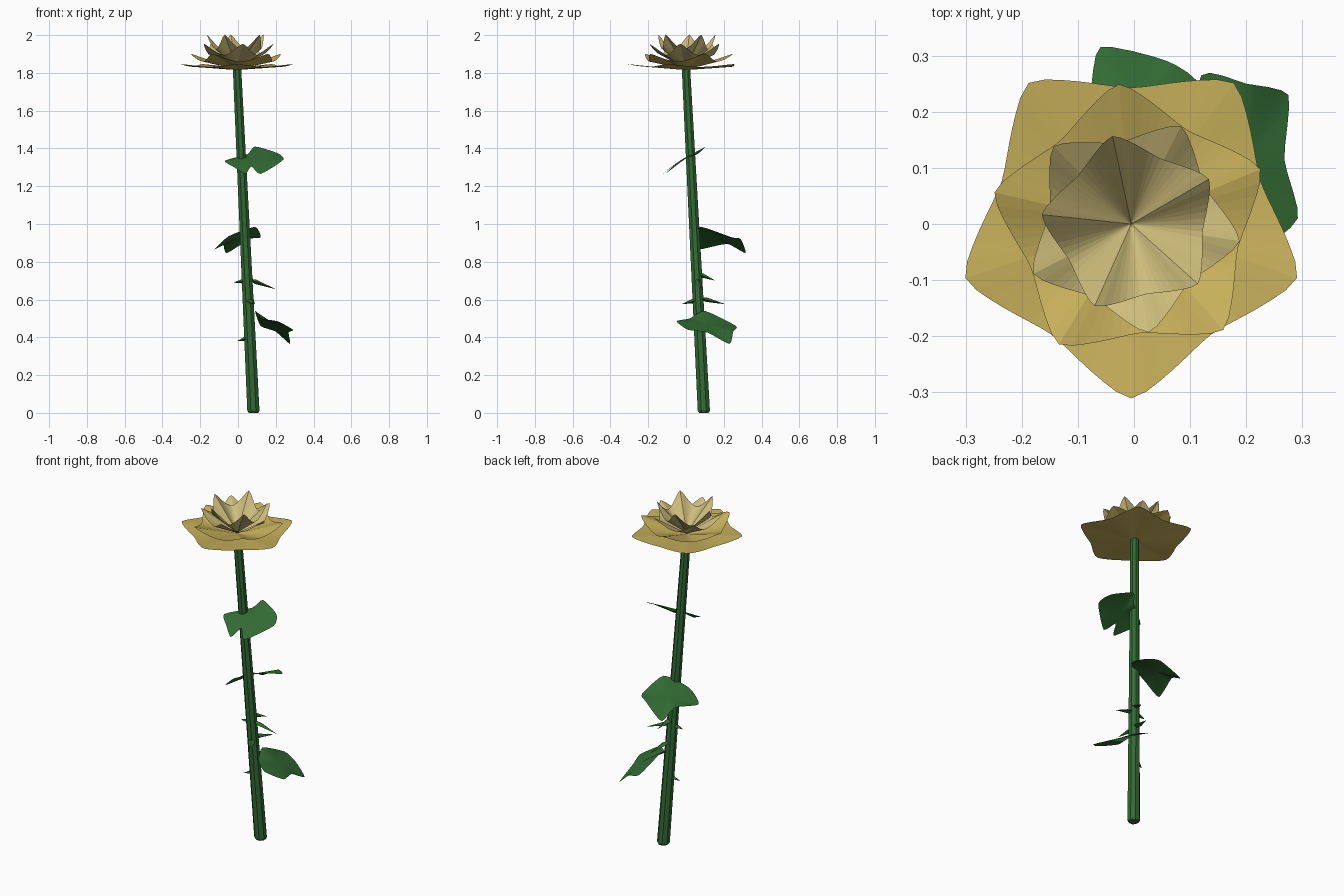
import bpy, bmesh, math
from mathutils import Vector

cube = bpy.data.objects.get("Cube")
if cube:
    bpy.data.objects.remove(cube)


def material(name, rgb):
    mat = bpy.data.materials.new(name)
    mat.use_nodes = True
    mat.diffuse_color = (*rgb, 1)
    mat.node_tree.nodes["Principled BSDF"].inputs["Base Color"].default_value = (*rgb, 1)
    return mat


GREEN = material("leaf green", (0.032, 0.147, 0.034))
GOLD = material("golden petal", (0.58, 0.44, 0.105))
CREAM = material("pale petal", (0.62, 0.51, 0.2))


def add_object(name, bm, mat, smooth=False):
    mesh = bpy.data.meshes.new(name)
    bm.to_mesh(mesh)
    bm.free()
    mesh.materials.append(mat)
    for p in mesh.polygons:
        p.use_smooth = smooth
    obj = bpy.data.objects.new(name, mesh)
    bpy.context.collection.objects.link(obj)
    return obj


def fan(bm, centre, rim):
    """Sheet of triangles from a centre point out to a closed rim."""
    c = bm.verts.new(centre)
    vs = [bm.verts.new(p) for p in rim]
    for a, b in zip(vs, vs[1:] + vs[:1]):
        bm.faces.new((c, a, b))


STEM_BOTTOM = Vector((0.082, 0.095, 0))
STEM_TOP = Vector((-0.005, 0, 1.82))


def stem_at(z):
    return STEM_BOTTOM.lerp(STEM_TOP, z / STEM_TOP.z)


# Tapered, leaning stem
bm = bmesh.new()
SIDES = 8
rings = []
for z, r in ((0, 0.027), (0.012, 0.035), (1.82, 0.024)):
    c = stem_at(z)
    rings.append([bm.verts.new((c.x + r * math.cos(a), c.y + r * math.sin(a), z))
                  for a in (math.tau * (i + 0.5) / SIDES for i in range(SIDES))])
for low, high in zip(rings, rings[1:]):
    for i in range(SIDES):
        j = (i + 1) % SIDES
        bm.faces.new((low[i], low[j], high[j], high[i]))
bm.faces.new(rings[0][::-1])
bm.faces.new(rings[-1])
add_object("stem", bm, GREEN)


# Four nested five-pointed petal cups
def petal_cup(name, turn, tip_r, tip_z, valley_r, valley_z, base_z, mat):
    steps = 14
    rim = []
    for i in range(5 * steps):
        s = abs(2 * (i % steps) / steps - 1)      # 1 at a tip, 0 in a valley
        s = min(s, 0.95)
        a = math.radians(turn) + math.tau * i / (5 * steps)
        r = valley_r + (tip_r - valley_r) * s ** 1.7
        z = valley_z + (tip_z - valley_z) * s ** 1.8
        rim.append((STEM_TOP.x + r * math.cos(a), r * math.sin(a), z))
    bm = bmesh.new()
    fan(bm, (STEM_TOP.x, 0, base_z), rim)
    add_object(name, bm, mat)


petal_cup("outer_petals", -90, 0.317, 1.848, 0.243, 1.832, 1.815, GOLD)
petal_cup("second_petals", 95, 0.255, 1.905, 0.195, 1.86, 1.818, GOLD)
petal_cup("third_petals", 63, 0.2, 1.96, 0.147, 1.895, 1.821, CREAM)
petal_cup("inner_petals", 102, 0.163, 2.01, 0.128, 1.925, 1.824, CREAM)


# Broad leaves with softly curved outlines
def leaf(name, outline):
    pts = [Vector(p) for p in outline]
    n = len(pts)
    rim = []
    for i in range(n):
        p0, p1, p2, p3 = (pts[(i + k) % n] for k in (-1, 0, 1, 2))
        for t in (0, 0.25, 0.5, 0.75):
            m1, m2 = (p2 - p0) * 0.3, (p3 - p1) * 0.3
            rim.append(p1 * (2 * t**3 - 3 * t**2 + 1) + m1 * (t**3 - 2 * t**2 + t)
                       + p2 * (3 * t**2 - 2 * t**3) + m2 * (t**3 - t**2))
    centre = sum(pts, Vector()) / n + Vector((0, 0, 0.012))
    bm = bmesh.new()
    fan(bm, centre, rim)
    bmesh.ops.recalc_face_normals(bm, faces=bm.faces)
    add_object(name, bm, GREEN, smooth=True)


leaf("upper_leaf", [(-0.07, -0.03, 1.335), (0.05, 0.06, 1.37), (0.09, 0.105, 1.41),
                    (0.21, 0.06, 1.375), (0.24, -0.01, 1.34), (0.12, -0.11, 1.265),
                    (0.07, -0.07, 1.305), (0.04, -0.125, 1.265), (-0.02, -0.08, 1.3)])
leaf("middle_leaf", [(0.09, 0.08, 0.985), (0.12, 0.24, 0.93), (0.06, 0.29, 0.92),
                     (-0.06, 0.315, 0.845), (-0.08, 0.22, 0.895),
                     (-0.125, 0.06, 0.865), (-0.05, 0.04, 0.935)])
leaf("lower_leaf", [(0.09, 0.1, 0.54), (0.12, 0.265, 0.46), (0.2, 0.25, 0.43),
                    (0.275, 0.23, 0.365), (0.268, 0.115, 0.425), (0.292, 0.01, 0.44),
                    (0.21, -0.05, 0.485), (0.12, 0.02, 0.5)])


# Slim thorns, pointed at the tip and flattened
def thorn(name, root_z, tip):
    root, tip = stem_at(root_z), Vector(tip)
    along = tip - root
    side = along.cross(Vector((0, 0, 1))).normalized()
    up = side.cross(along).normalized()
    bm = bmesh.new()
    mid = root + along * 0.3
    ring = [bm.verts.new(mid + o) for o in (side * 0.02, up * 0.012, side * -0.02, up * -0.012)]
    ends = [bm.verts.new(root), bm.verts.new(tip)]
    for a, b in zip(ring, ring[1:] + ring[:1]):
        for e in ends:
            bm.faces.new((a, b, e))
    bmesh.ops.recalc_face_normals(bm, faces=bm.faces)
    add_object(name, bm, GREEN)


THORNS = [(0.71, (0.2, 0.08, 0.655)), (0.7, (-0.025, 0.06, 0.69)),
          (0.74, (0.08, 0.155, 0.7)), (0.61, (0.09, 0.21, 0.575)),
          (0.6, (0.09, -0.025, 0.575)), (0.4, (-0.005, 0.06, 0.38))]
for i, (z, tip) in enumerate(THORNS):
    thorn(f"thorn_{i + 1}", z, tip)
